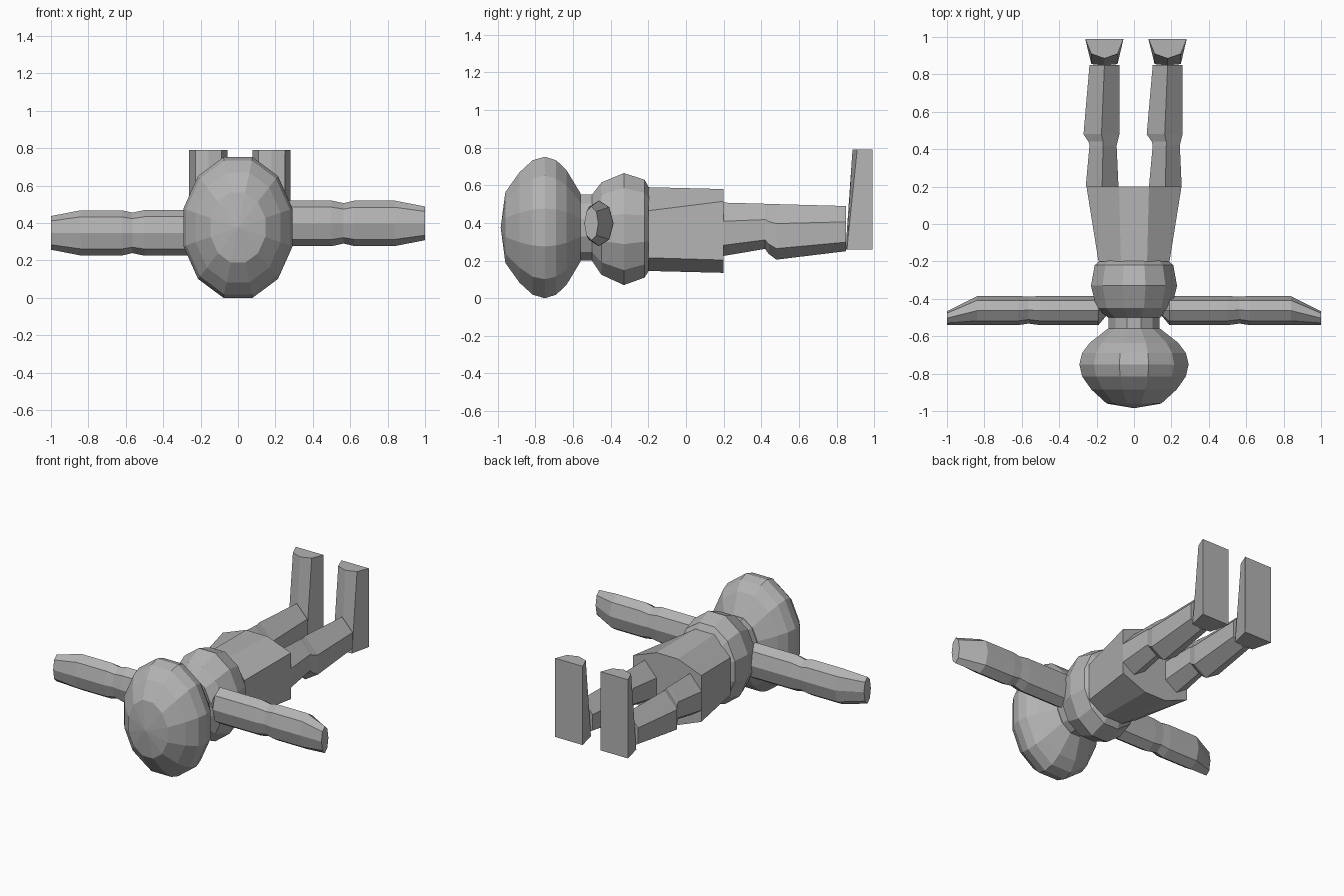
import bpy, bmesh, math

if "Cube" in bpy.data.objects:
    bpy.data.objects.remove(bpy.data.objects["Cube"])

skin = bpy.data.materials.new("plain_grey")
skin.diffuse_color = (0.45, 0.45, 0.45, 1)
skin.use_nodes = True
skin.node_tree.nodes["Principled BSDF"].inputs["Base Color"].default_value = skin.diffuse_color


def loft(name, rings):
    """Skin a list of equal-sized point rings and cap both ends."""
    bm = bmesh.new()
    vs = [[bm.verts.new(p) for p in ring] for ring in rings]
    n = len(vs[0])
    for a, b in zip(vs, vs[1:]):
        for i in range(n):
            j = (i + 1) % n
            bm.faces.new((a[i], a[j], b[j], b[i]))
    bm.faces.new(vs[0])
    bm.faces.new(vs[-1])
    bmesh.ops.remove_doubles(bm, verts=bm.verts, dist=0.0005)
    bmesh.ops.recalc_face_normals(bm, faces=bm.faces)
    mesh = bpy.data.meshes.new(name)
    bm.to_mesh(mesh)
    bm.free()
    mesh.materials.append(skin)
    ob = bpy.data.objects.new(name, mesh)
    bpy.context.collection.objects.link(ob)
    return ob


def oval_y(y, rx, z0, z1, n=12):
    """Twelve-sided oval across the body, flat at top and bottom."""
    zc, rz = (z0 + z1) / 2, (z1 - z0) / 2
    k = 1 / math.cos(math.pi / n)
    pts = []
    for i in range(n):
        a = 2 * math.pi * (i + 0.5) / n
        pts.append((rx * k * math.cos(a), y, zc + rz * k * math.sin(a)))
    return pts


# Head: flattened ball, pole towards the front
head = [(-0.985, 0.0), (-0.96, 0.5), (-0.885, 0.78), (-0.815, 0.95), (-0.75, 1.0),
        (-0.69, 0.95), (-0.635, 0.81), (-0.56, 0.48)]
loft("head", [oval_y(y, 0.292 * s, 0.376 - 0.376 * s, 0.376 + 0.376 * s) for y, s in head])

# Neck
loft("neck", [oval_y(y, 0.135, 0.2, 0.55) for y in (-0.57, -0.48)])

# Chest: rounded barrel
chest = [(-0.5, 0.14, 0.2, 0.55), (-0.45, 0.2, 0.125, 0.615), (-0.33, 0.23, 0.07, 0.665),
         (-0.22, 0.21, 0.11, 0.63), (-0.195, 0.18, 0.15, 0.585)]
loft("chest", [oval_y(*c) for c in chest])


# Torso: eight-sided block widening to the hips
def torso_ring(y, w, t, zs):
    z0, z1, z2, z3 = zs
    return [(t, y, z3), (w, y, z2), (w, y, z1), (t, y, z0),
            (-t, y, z0), (-w, y, z1), (-w, y, z2), (-t, y, z3)]


loft("torso", [torso_ring(-0.2, 0.19, 0.07, (0.145, 0.215, 0.465, 0.59)),
               torso_ring(0.2, 0.254, 0.08, (0.135, 0.203, 0.515, 0.58))])


# Legs: six-sided, with a step at the knee
def leg_ring(y, x0, x1, z0, z1, dx):
    prof = [(0, 0.2), (0, 0.65), (0.5, 1), (1, 0.65), (1, 0.2), (0.5, 0)]
    return [(dx + x0 + u * (x1 - x0), y, z0 + v * (z1 - z0)) for u, v in prof]


leg = [(0.2, 0.08, 0.255, 0.225, 0.508), (0.42, 0.1, 0.245, 0.262, 0.502),
       (0.44, 0.095, 0.25, 0.235, 0.5), (0.48, 0.068, 0.26, 0.205, 0.5),
       (0.85, 0.1, 0.26, 0.25, 0.49)]


# Feet: upright wedges with a ridged instep
def foot_ring(z, ys, yf, dx):
    pts = [(0.077, 0.99), (0.282, 0.99), (0.25, ys), (0.18, yf), (0.11, ys)]
    return [(dx + x, y, z) for x, y in pts]


for side, dx in (("right", 0.0), ("left", -0.338)):
    loft(side + "_leg", [leg_ring(*r, dx) for r in leg])
    loft(side + "_foot", [foot_ring(0.26, 0.855, 0.848, dx),
                          foot_ring(0.79, 0.91, 0.885, dx)])


# Arms: eight-sided tubes narrowing at the elbow, hand pinched to a thin edge
def arm_ring(x, ry, rz, yc, zc, sign):
    return [(sign * x, yc + ry * math.sin(i * math.pi / 4),
             zc + rz * math.cos(i * math.pi / 4)) for i in range(8)]


arm = [(0.15, 0.03, 0.05, -0.463), (0.19, 0.078, 0.122, -0.463), (0.5, 0.078, 0.122, -0.463),
       (0.565, 0.072, 0.108, -0.46), (0.62, 0.078, 0.121, -0.463),
       (0.84, 0.077, 0.121, -0.463), (1.0, 0.037, 0.09, -0.503)]
for side, sign, zc in (("right", 1, 0.398), ("left", -1, 0.347)):
    loft(side + "_arm", [arm_ring(*r, zc, sign) for r in arm])
